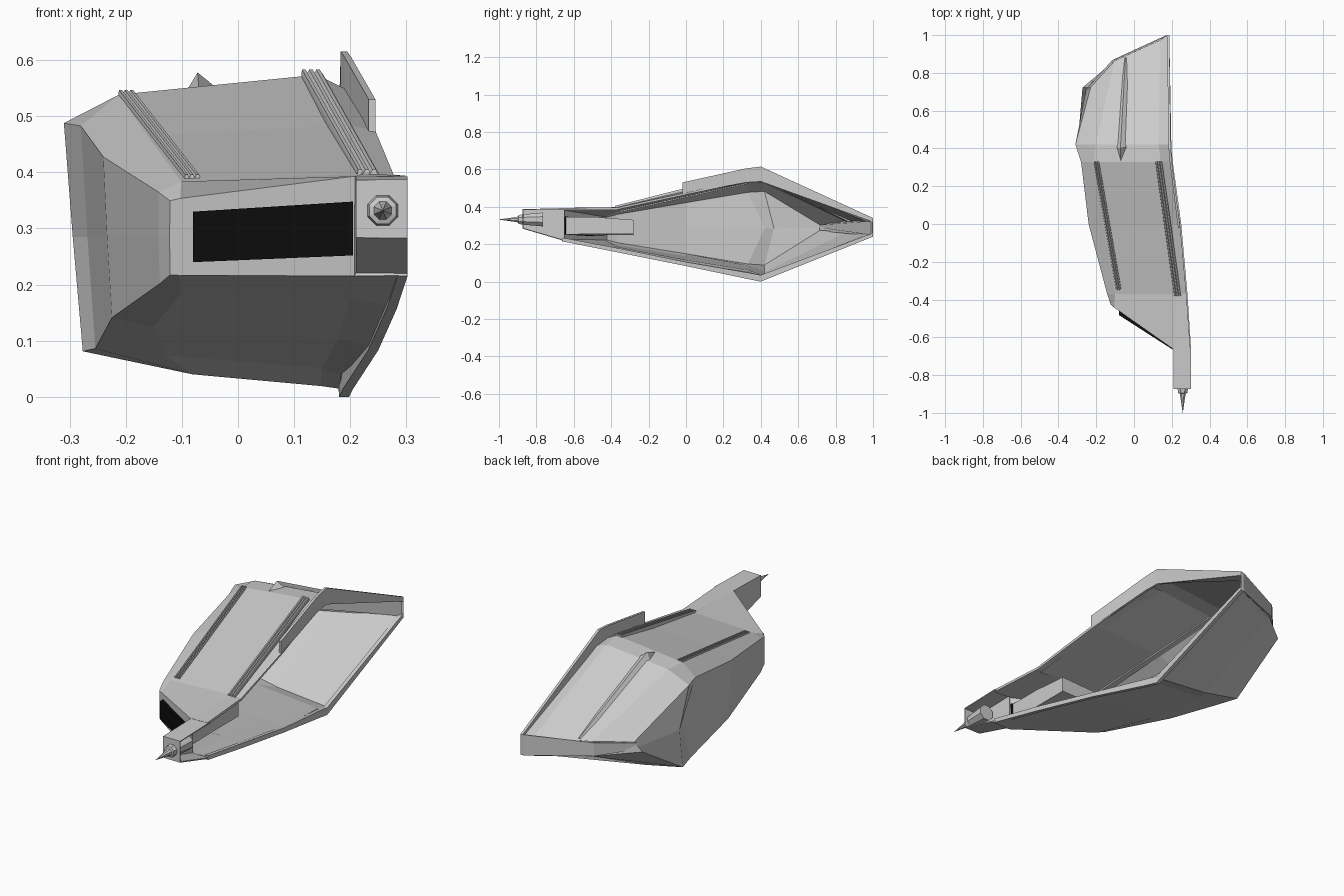
import bpy, bmesh, math
from mathutils import Vector

if "Cube" in bpy.data.objects:
    bpy.data.objects.remove(bpy.data.objects["Cube"])


def make(name, verts, faces, solid=0, color=None):
    me = bpy.data.meshes.new(name)
    me.from_pydata(verts, [], faces)
    bm = bmesh.new()
    bm.from_mesh(me)
    bmesh.ops.recalc_face_normals(bm, faces=bm.faces)
    bm.to_mesh(me)
    bm.free()
    ob = bpy.data.objects.new(name, me)
    bpy.context.collection.objects.link(ob)
    if solid:
        m = ob.modifiers.new("thickness", 'SOLIDIFY')
        m.thickness, m.offset = solid, 0
    if color:
        mat = bpy.data.materials.new(name)
        mat.diffuse_color = color
        mat.use_nodes = True
        mat.node_tree.nodes["Principled BSDF"].inputs["Base Color"].default_value = mat.diffuse_color
        me.materials.append(mat)
    return ob


def loft(name, rings, closed=True, caps=True, extra=(), solid=0, color=None):
    n = len(rings[0])
    verts = [p for r in rings for p in r]
    faces = []
    for i in range(len(rings) - 1):
        for j in range(n if closed else n - 1):
            k = (j + 1) % n
            faces.append((i*n + j, i*n + k, (i+1)*n + k, (i+1)*n + j))
    if caps:
        faces += [tuple(range(n)), tuple(range(len(verts) - n, len(verts)))]
    return make(name, verts, faces + list(extra), solid, color)


def row(xz, ys):
    """Section top right > left wall > bottom right, with a wall midpoint."""
    if not isinstance(ys, (list, tuple)):
        ys = [ys] * 8
    pts = [Vector((x, y, z)) for (x, z), y in zip(xz, ys)]
    mid = (pts[3] + pts[4]) / 2
    return pts[:4] + [mid] + pts[4:]


# Hollow shell, open on the right side
front = row([(.298, .388), (.21, .388), (-.10, .35), (-.117, .347),
             (-.117, .22), (-.10, .22), (.21, .22), (.298, .222)],
            [-.66, -.66, -.44, -.425, -.425, -.44, -.66, -.66])
shoulder = row([(.277, .39), (.225, .392), (-.10, .378), (-.137, .362),
                (-.135, .205), (-.10, .19), (.20, .18), (.277, .17)], -.37)
middle = row([(.243, .47), (.19, .478), (-.16, .46), (-.235, .425),
              (-.22, .145), (-.15, .13), (.18, .11), (.24, .095)], 0)
crease = row([(.195, .54), (.14, .568), (-.21, .533), (-.275, .48),
              (-.25, .09), (-.13, .08), (.15, .057), (.185, .045)], .33)
rear = row([(.185, .54), (.13, .562), (-.20, .53), (-.305, .485),
            (-.272, .085), (-.08, .046), (.15, .025), (.185, .02)], .42)
tail = row([(.18, .325), (.14, .325), (-.10, .325), (-.225, .305),
            (-.268, .272), (-.10, .26), (.14, .25), (.18, .245)],
           [.995, .97, .86, .72, .72, .86, .97, .995])
crease[4].y += .09
rear[4].y += .05
t = 5 * 9
loft("hull_shell", [front, shoulder, middle, crease, rear, tail], False, False,
     [(1, 2, 3, 4, 5, 6, 7), tuple(range(t, t + 9))], .012)


# Edge plates following the open side
def edge_plate(name, pts, w):
    loft(name, [[(x - w, y, a), (x, y, a), (x, y, b), (x - w, y, b)]
                for x, y, a, b in pts])


edge_plate("upper_fin", [(.245, -.02, .465, .53), (.202, .32, .53, .605),
                         (.195, .4, .535, .615), (.187, 1, .318, .34)], .012)
edge_plate("lower_rim", [(.302, -.66, .215, .235), (.283, -.37, .157, .18),
                         (.25, 0, .083, .105), (.205, .33, .014, .048),
                         (.198, .4, 0, .035), (.187, 1, .24, .26)], .018)
edge_plate("tail_edge", [(-.235, .715, .275, .303), (-.10, .868, .262, .327),
                         (.187, 1, .24, .34)], .015)

# Nose channel, open on the right
x0, x1 = .212, .302
nose = [(-.872, .285, .385), (-.65, .22, .39)]
v = [(x, y, z) for y, a, b in nose for x, z in ((x1, b), (x0, b), (x0, a), (x1, a))]
make("nose_channel", v, [(0, 1, 5, 4), (1, 2, 6, 5), (2, 3, 7, 6), (0, 1, 2, 3)], .006)

# Stepped octagonal probe
probe = [(-.765, .04), (-.87, .03), (-.895, .026), (-.898, .017), (-.925, .012), (-1, .0005)]
loft("nose_probe", [[(.258 + r*math.cos(a), y, .332 + r*math.sin(a))
                     for a in (math.tau*i/8 + math.pi/8 for i in range(8))]
                    for y, r in probe])


# Air intake: dark mouth and duct behind it
def intake(name, stations, color=None):
    loft(name, [[(-.08, ya, .24), (.205, yb, .252), (.205, yb, .348), (-.08, ya, .33)]
                for ya, yb in stations], color=color)


intake("intake_mouth", [(-.482, -.665), (-.45, -.645)], (.004, .004, .004, 1))
loft("intake_duct", [[(-.075, ya, a), (.2, yb, a + .005), (.2, yb, b), (-.075, ya, b - .012)]
                     for ya, yb, a, b in ((-.45, -.645, .247, .345),
                                          (-.4, -.48, .25, .345),
                                          (-.28, -.28, .25, .33))])


# Triple-ribbed rails on the top plate
def rail(name, a, b, width):
    a, b = Vector(a), Vector(b)
    m = (a + b) / 2
    prof = [(0, -.012), (0, .006)]
    for i in range(3):
        s = i / 3
        prof += [(s + .03, .013), (s + .2, .013), (s + .27, .006)]
    prof += [(1, .006), (1, -.012)]
    loft(name, [[(p.x + (u - .5)*width, p.y, p.z + h) for u, h in prof] for p in (a, b)])


rail("left_rail", (-.08, -.35, .383), (-.198, .33, .534), .03)
rail("right_rail", (.232, -.38, .392), (.132, .33, .57), .038)

# Low ridge down the rear top
loft("rear_ridge", [[(-.095, .41, .54), (-.072, .40, .578), (-.035, .41, .548)],
                    [(-.065, .875, .31), (-.045, .88, .338), (-.01, .89, .31)]])
make("ridge_front", [(-.07, .33, .55), (-.095, .41, .54), (-.072, .40, .578), (-.035, .41, .548)],
     [(0, 1, 2), (0, 2, 3), (0, 3, 1), (1, 2, 3)])
